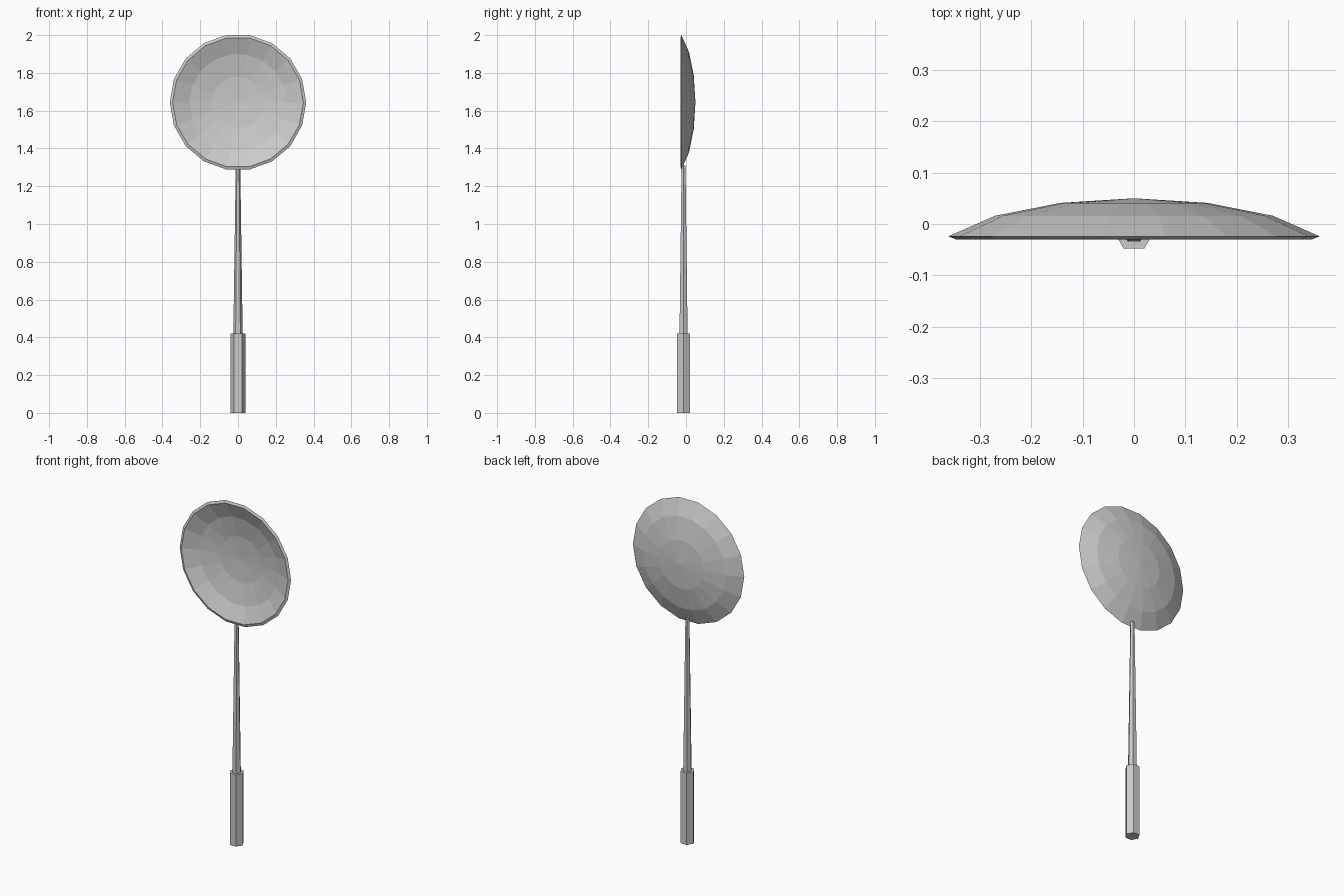
import bpy
import bmesh
from math import pi
from mathutils import Vector

if "Cube" in bpy.data.objects:
    bpy.data.objects.remove(bpy.data.objects["Cube"], do_unlink=True)

grey = bpy.data.materials.new("light grey")
grey.use_nodes = True
grey.diffuse_color = (0.6, 0.6, 0.6, 1)
grey.node_tree.nodes["Principled BSDF"].inputs["Base Color"].default_value = (0.6, 0.6, 0.6, 1)


def lathe(name, profile, axis, center, sides):
    """Spin (radius, height) points around an axis, starting from +x."""
    bm = bmesh.new()
    axis = Vector(axis)
    verts = [bm.verts.new(Vector((r, 0, 0)) + axis * h) for r, h in profile]
    edges = [bm.edges.new(pair) for pair in zip(verts, verts[1:])]
    bmesh.ops.spin(bm, geom=verts + edges, cent=(0, 0, 0), axis=axis,
                   angle=2 * pi, steps=sides)
    bmesh.ops.remove_doubles(bm, verts=bm.verts, dist=0.0005)
    bmesh.ops.recalc_face_normals(bm, faces=bm.faces)
    mesh = bpy.data.meshes.new(name)
    bm.to_mesh(mesh)
    bm.free()
    mesh.materials.append(grey)
    obj = bpy.data.objects.new(name, mesh)
    obj.location = center
    bpy.context.collection.objects.link(obj)
    return obj


# Shallow bowl: convex back, rim, then concave front
bowl_profile = [(0, 0.05), (0.143, 0.041), (0.27, 0.016), (0.361, -0.024),
                (0.346, -0.03), (0.257, 0.007), (0.136, 0.03), (0, 0.038)]
lathe("bowl", bowl_profile, (0, 1, 0), (0, 0, 1.6445), 18)

# Tapered shaft leaning very slightly back into the bowl rim
shaft = lathe("shaft", [(0, 0.4), (0.025, 0.4), (0.012, 1.31), (0, 1.31)],
              (0, 0, 1), (0, -0.013, 0), 6)

# Hexagonal grip
lathe("grip", [(0, 0), (0.04, 0), (0.04, 0.42), (0, 0.42)],
      (0, 0, 1), (0, -0.013, 0), 6)
